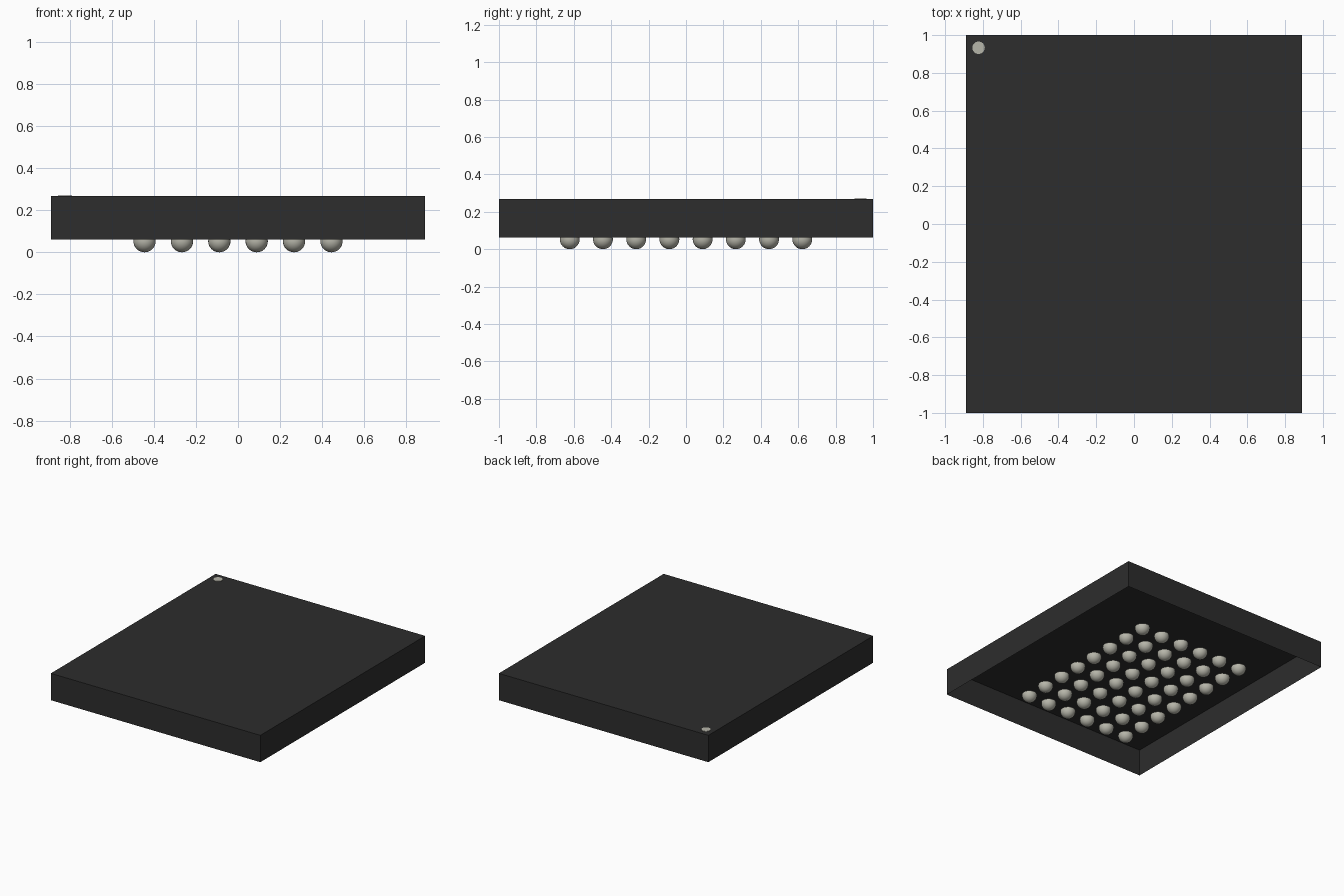
import bpy, bmesh, math
from mathutils import Vector

if "Cube" in bpy.data.objects:
    bpy.data.objects.remove(bpy.data.objects["Cube"], do_unlink=True)

HALF_X, HALF_Y = 0.89, 1.0
BASE_Z, TOP_Z = 0.062, 0.268
PITCH, COLS, ROWS = 0.1776, 6, 8
BALL_R = 0.053


def material(name, rgb, roughness):
    m = bpy.data.materials.new(name)
    m.use_nodes = True
    m.diffuse_color = (*rgb, 1)
    bsdf = m.node_tree.nodes["Principled BSDF"]
    bsdf.inputs["Base Color"].default_value = (*rgb, 1)
    bsdf.inputs["Roughness"].default_value = roughness
    return m


def mesh_from(bm, name, mat):
    mesh = bpy.data.meshes.new(name)
    bm.to_mesh(mesh)
    bm.free()
    mesh.materials.append(mat)
    return mesh


def place(name, mesh, location=(0, 0, 0)):
    ob = bpy.data.objects.new(name, mesh)
    ob.location = location
    bpy.context.collection.objects.link(ob)
    return ob


black = material("black plastic", (0.026, 0.026, 0.026), 0.6)
grey = material("warm metal grey", (0.47, 0.465, 0.40), 0.5)

# Package shell: a box with an open underside
bm = bmesh.new()
bmesh.ops.create_cube(bm, size=1)
bmesh.ops.scale(bm, vec=(2 * HALF_X, 2 * HALF_Y, TOP_Z - BASE_Z), verts=bm.verts)
bmesh.ops.translate(bm, vec=(0, 0, (TOP_Z + BASE_Z) / 2), verts=bm.verts)
bottom = [f for f in bm.faces if f.normal.z < -0.5]
bmesh.ops.delete(bm, geom=bottom, context='FACES')
place("package_shell", mesh_from(bm, "package_shell", black))

# Corner marker: thin disc on the top face
bm = bmesh.new()
bmesh.ops.create_cone(bm, cap_ends=True, segments=24, radius1=0.033,
                      radius2=0.033, depth=0.004)
place("corner_marker", mesh_from(bm, "corner_marker", grey),
      (-0.823, 0.933, TOP_Z + 0.001))

# Solder ball: lower half of a sphere, capped flat just above its equator
bm = bmesh.new()
bmesh.ops.create_uvsphere(bm, u_segments=24, v_segments=16, radius=BALL_R)
bmesh.ops.translate(bm, vec=(0, 0, BALL_R), verts=bm.verts)
cut = bmesh.ops.bisect_plane(bm, geom=bm.verts[:] + bm.edges[:] + bm.faces[:],
                             plane_co=Vector((0, 0, BASE_Z + 0.001)),
                             plane_no=Vector((0, 0, 1)), clear_outer=True)
rim = [e for e in cut["geom_cut"] if isinstance(e, bmesh.types.BMEdge)]
bmesh.ops.holes_fill(bm, edges=rim, sides=0)
bmesh.ops.recalc_face_normals(bm, faces=bm.faces)
for f in bm.faces:
    f.smooth = f.normal.z < 0.9
for e in rim:
    e.smooth = False
ball_mesh = mesh_from(bm, "solder_ball", grey)

# Full grid of balls sharing one mesh
for i in range(COLS):
    for j in range(ROWS):
        place(f"solder_ball_{i + 1}_{j + 1}", ball_mesh,
              ((i - (COLS - 1) / 2) * PITCH, (j - (ROWS - 1) / 2) * PITCH, 0))
